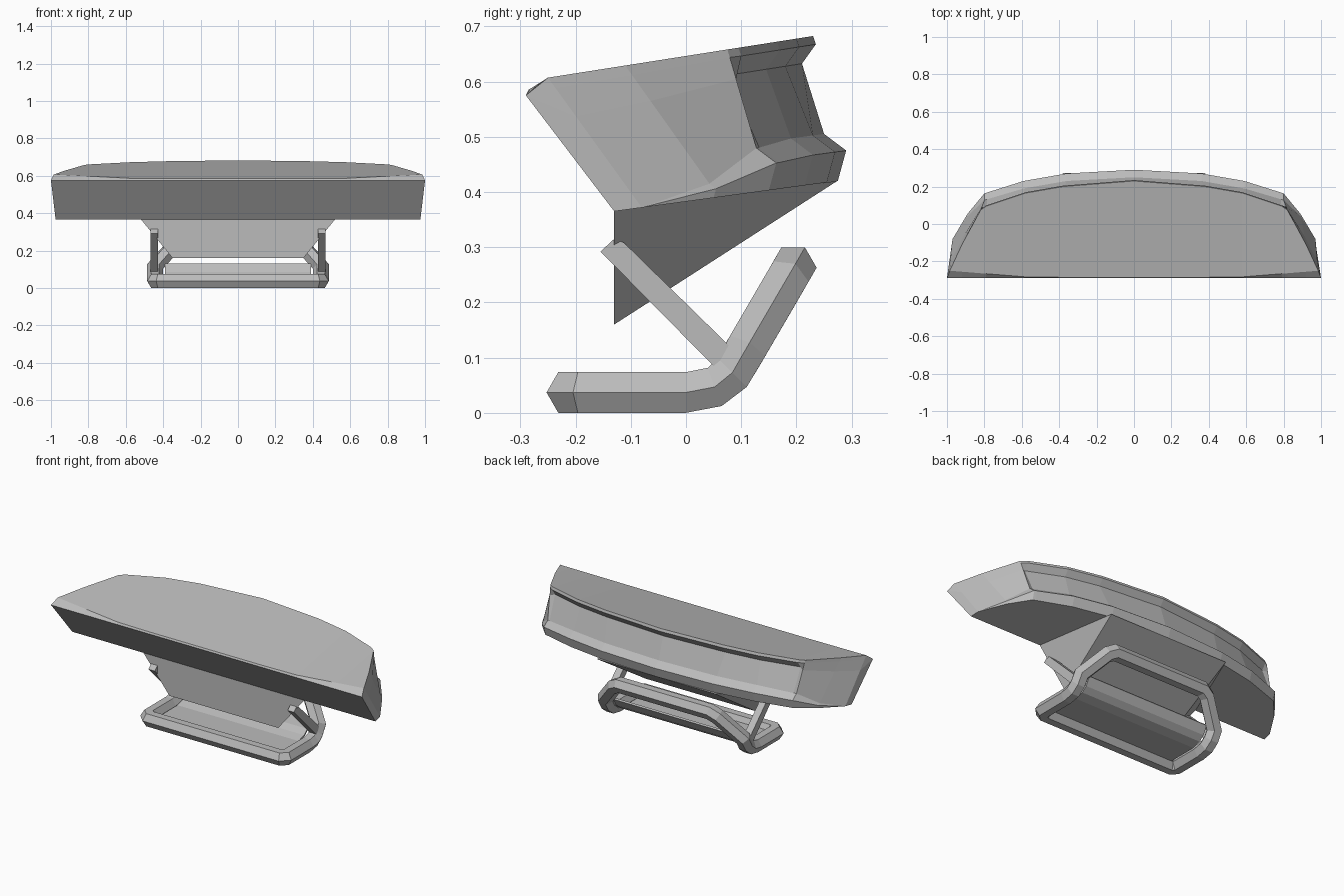
import bpy, bmesh, math
from mathutils import Vector

if "Cube" in bpy.data.objects:
    bpy.data.objects.remove(bpy.data.objects["Cube"], do_unlink=True)

grey = bpy.data.materials.new("plain grey")
grey.use_nodes = True
grey.diffuse_color = (0.5, 0.5, 0.5, 1)
grey.node_tree.nodes["Principled BSDF"].inputs["Base Color"].default_value = (0.5, 0.5, 0.5, 1)


def finish(name, bm):
    """Weld, fix normals and link a bmesh as a named object."""
    bmesh.ops.remove_doubles(bm, verts=bm.verts, dist=0.0005)
    bmesh.ops.recalc_face_normals(bm, faces=bm.faces)
    mesh = bpy.data.meshes.new(name)
    bm.to_mesh(mesh)
    bm.free()
    mesh.materials.append(grey)
    obj = bpy.data.objects.new(name, mesh)
    bpy.context.scene.collection.objects.link(obj)
    return obj


def loft(name, rings, closed=False, caps=False):
    """Skin a row of equal rings with quads."""
    bm = bmesh.new()
    rows = [[bm.verts.new(p) for p in ring] for ring in rings]
    pairs = list(zip(rows, rows[1:]))
    if closed:
        pairs.append((rows[-1], rows[0]))
    for a, b in pairs:
        for i in range(len(a)):
            j = (i + 1) % len(a)
            bm.faces.new((a[i], a[j], b[j], b[i]))
    if caps:
        bm.faces.new(rows[0])
        bm.faces.new(rows[-1])
    return finish(name, bm)


def extrude_profile(name, profile, x0, x1):
    """Extrude a y-z profile along x."""
    return loft(name, [[(x, y, z) for y, z in profile] for x in (x0, x1)], caps=True)


# Housing: cross-sections from the middle out to one end
# (top x, top y, lip x, lip y, lip size, recessed)
stations = [
    (0, .23, 0, .275, 1, True),
    (.38, .20, .36, .255, 1, True),
    (.58, .165, .59, .215, 1, True),
    (.79, .095, .785, .155, .9, True),
    (.82, .075, .80, .15, .9, False),
    (.92, -.11, .89, .05, .3, False),
    (.985, -.25, .97, -.08, 0, False),
]


def section(xt, yt, xb, yb, k, recessed):
    top = Vector((xt, yt, .607 + .157 * (yt + .25)))
    base = Vector((xb, yb, .365 + .136 * (yb + .13)))
    lip = base + k * Vector((0, .015, .055))
    shelf = lip + k * Vector((0, -.04, .03))
    if recessed:
        rim = top + Vector((0, .005, -.015))
        floor = top + Vector((0, -.02, -.05))
    else:
        rim, floor = top.lerp(shelf, .08), top.lerp(shelf, .3)
    t = max(0, (xt - .55) / .435)
    edge = Vector((xt, -.285 + .035 * t, .585 + .022 * t))
    return [Vector((xb, -.13, .365)), Vector((xt, -.29, .575)), edge,
            top, rim, floor, shelf, lip, base]


half = [section(*s) for s in stations]
corner_low, corner_high = Vector((.975, -.13, .365)), Vector((1, -.29, .575))
half.append([corner_low] + [corner_high] * 5 + [corner_low] * 3)
other = [[Vector((-p.x, p.y, p.z)) for p in ring] for ring in half[:0:-1]]
loft("housing", other + half)

# Wedge under the housing
bm = bmesh.new()
left, right = [[bm.verts.new((s * x, y, z)) for x, y, z in
                ((.52, -.13, .368), (.35, -.13, .16), (.38, .274, .42))] for s in (1, -1)]
bm.faces.new(left)
bm.faces.new(right)
for i in range(3):
    j = (i + 1) % 3
    bm.faces.new((left[i], left[j], right[j], right[i]))
finish("wedge_support", bm)

# Bent hexagonal tube loop: x, y, z and pitch of the loop surface
path = [
    (.42, -.21, .037, 0), (.443, -.187, .037, 0), (.443, 0, .037, 0),
    (.443, .052, .047, 20), (.443, .084, .073, 45), (.443, .108, .115, 60),
    (.33, .182, .242, 60), (.29, .194, .263, 60),
]
path += [(-x, y, z, a) for x, y, z, a in reversed(path)]
centres = [Vector(p[:3]) for p in path]
rings = []
for i, c in enumerate(centres):
    t_in = (c - centres[i - 1]).normalized()
    t_out = (centres[(i + 1) % len(path)] - c).normalized()
    tangent = (t_in + t_out).normalized()
    pitch = math.radians(path[i][3])
    normal = Vector((0, -math.sin(pitch), math.cos(pitch)))
    side = tangent.cross(normal).normalized() / max(.5, tangent.dot(t_in))
    rings.append([c + .0425 * (math.cos(a) * side + math.sin(a) * normal)
                  for a in (k * math.pi / 3 for k in range(6))])
loft("tube_loop", rings, closed=True)

# Folded plate inside the loop
upper = [(-.2, .045), (0, .045), (.05, .06), (.08, .085), (.106, .13)]
lower = [(y + .006, z - .008) for y, z in reversed(upper)]
extrude_profile("base_plate", upper + lower, -.39, .39)

# Slanted braces between loop and wedge
for name, s in (("left_brace", 1), ("right_brace", -1)):
    extrude_profile(name, [(.05, .085), (.09, .11), (-.112, .308), (-.13, .315), (-.155, .292)],
                    s * .427, s * .468)
